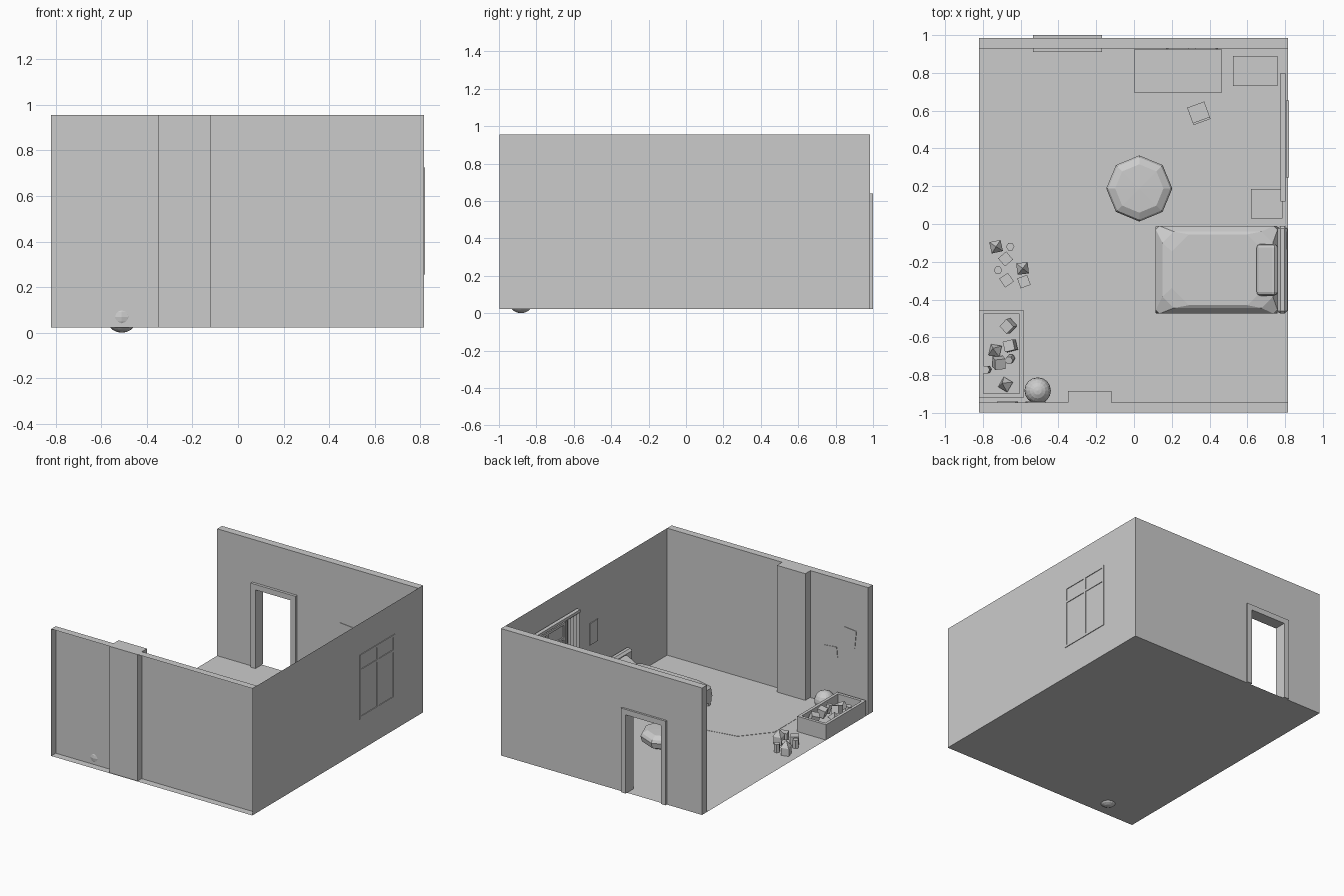
import bpy, bmesh, math, random
from mathutils import Matrix, Vector

if "Cube" in bpy.data.objects:
    bpy.data.objects.remove(bpy.data.objects["Cube"])
random.seed(4)
FZ, TOP = 0.022, 0.955          # floor level and wall top
XL, XR = -0.82, 0.815           # room sides
YF, YB = -0.998, 0.985          # room front and back


def finish(name, bm):
    me = bpy.data.meshes.new(name)
    bm.to_mesh(me)
    bm.free()
    ob = bpy.data.objects.new(name, me)
    bpy.context.collection.objects.link(ob)
    return ob


def box(name, x0, x1, y0, y1, z0, z1, rot=0.0, tilt=0.0, bevel=0.0, seg=1):
    bm = bmesh.new()
    bmesh.ops.create_cube(bm, size=1, matrix=Matrix.Diagonal((x1 - x0, y1 - y0, z1 - z0, 1)))
    ob = finish(name, bm)
    ob.location = ((x0 + x1) / 2, (y0 + y1) / 2, (z0 + z1) / 2)
    ob.rotation_euler = (0, tilt, rot)
    if bevel:
        m = ob.modifiers.new("Bevel", 'BEVEL')
        m.width, m.segments = bevel, seg
    return ob


def faces(name, *polys):
    bm = bmesh.new()
    for p in polys:
        bm.faces.new([bm.verts.new(c) for c in p])
    bmesh.ops.remove_doubles(bm, verts=bm.verts, dist=1e-5)
    return finish(name, bm)


def lathe(name, profile, n, loc):
    bm = bmesh.new()
    rings = [[bm.verts.new((r * math.cos(i * math.tau / n), r * math.sin(i * math.tau / n), z))
              for i in range(n)] for r, z in profile]
    for a, b in zip(rings, rings[1:]):
        for i in range(n):
            j = (i + 1) % n
            bm.faces.new((a[i], a[j], b[j], b[i]))
    bm.faces.new(rings[0][::-1])
    bmesh.ops.remove_doubles(bm, verts=bm.verts, dist=1e-5)
    ob = finish(name, bm)
    ob.location = loc
    return ob


def table(name, x0, x1, y0, y1, top, thick=0.018, leg=0.018):
    box(name + "_top", x0, x1, y0, y1, top - thick, top)
    for i, x in enumerate((x0, x1 - leg)):
        for j, y in enumerate((y0, y1 - leg)):
            box(f"{name}_leg_{i}{j}", x, x + leg, y, y + leg, FZ, top - thick)


# Floor and single-sided right wall
faces("floor", [(XL, YF, FZ), (XR, YF, FZ), (XR, YB, FZ), (XL, YB, FZ)])
faces("right_wall", [(XR, YF, FZ), (XR, YB, FZ), (XR, YB, TOP), (XR, YF, TOP)])

# Front wall: inner face, top and left end only, open on the outside
yi = -0.945
faces("front_wall",
      [(XL, yi, FZ), (XR, yi, FZ), (XR, yi, TOP), (XL, yi, TOP)],
      [(XL, yi, TOP), (XR, yi, TOP), (XR, YF, TOP), (XL, YF, TOP)],
      [(XL, YF, FZ), (XL, yi, FZ), (XL, yi, TOP), (XL, YF, TOP)])
box("chimney_pillar", -0.35, -0.12, YF + 0.003, -0.885, FZ + 0.002, TOP)

# Back wall as one profile with the doorway notched out
D0, D1, DT = -0.495, -0.21, 0.60
prof = [(XL, FZ), (D0, FZ), (D0, DT), (D1, DT), (D1, FZ), (XR, FZ), (XR, TOP), (XL, TOP)]
bm = bmesh.new()
f = bm.faces.new([bm.verts.new((x, 0.93, z)) for x, z in prof])
ext = bmesh.ops.extrude_face_region(bm, geom=[f])
bmesh.ops.translate(bm, vec=(0, YB - 0.93, 0),
                    verts=[v for v in ext["geom"] if isinstance(v, bmesh.types.BMVert)])
bmesh.ops.recalc_face_normals(bm, faces=bm.faces)
finish("back_wall", bm)
for nm, a, b in (("left", D0 - 0.04, D0), ("right", D1, D1 + 0.04)):
    box(f"door_frame_{nm}", a, b, 0.91, 1.0, FZ, DT)
box("door_frame_top", D0 - 0.04, D1 + 0.04, 0.91, 1.0, DT, 0.64)

# Window frame bars, sill and curtains
for y0, y1 in ((0.245, 0.265), (0.445, 0.465), (0.637, 0.655)):
    box("window_upright", 0.805, 0.82, y0, y1, 0.255, 0.725)
for z0, z1 in ((0.255, 0.272), (0.60, 0.617), (0.707, 0.725)):
    box("window_crossbar", 0.805, 0.82, 0.245, 0.655, z0, z1)
box("curtain_rail", 0.775, 0.803, 0.12, 0.80, 0.755, 0.775)
for y0 in (0.125, 0.66):
    pts = [(0.778 + 0.022 * (i % 2), y0 + i * 0.0165) for i in range(9)]
    faces("curtain", *[[(a[0], a[1], 0.17), (b[0], b[1], 0.17), (b[0], b[1], 0.757),
                        (a[0], a[1], 0.757)] for a, b in zip(pts, pts[1:])])

# Bed
box("bed_base", 0.12, 0.77, -0.47, -0.015, 0.05, 0.12)
for x in (0.125, 0.73):
    for y in (-0.465, -0.045):
        box("bed_leg", x, x + 0.025, y, y + 0.025, FZ, 0.06)
box("headboard", 0.76, 0.813, -0.475, -0.01, FZ, 0.27, bevel=0.015)
bm = bmesh.new()
rings = []
for x0, x1, y0, y1, c, z in ((0.115, 0.76, -0.475, -0.01, 0.004, 0.09),
                             (0.115, 0.76, -0.475, -0.01, 0.02, 0.155),
                             (0.15, 0.735, -0.445, -0.04, 0.06, 0.19),
                             (0.20, 0.69, -0.43, -0.055, 0.09, 0.2)):
    rings.append([bm.verts.new((x, y, z)) for x, y in (
        (x0 + c, y0), (x1 - c, y0), (x1, y0 + c), (x1, y1 - c),
        (x1 - c, y1), (x0 + c, y1), (x0, y1 - c), (x0, y0 + c))])
for a, b in zip(rings, rings[1:]):
    for i in range(8):
        bm.faces.new((a[i], a[(i + 1) % 8], b[(i + 1) % 8], b[i]))
bm.faces.new(rings[-1])
bm.faces.new(rings[0][::-1])
finish("quilt", bm)
box("pillow", 0.645, 0.765, -0.38, -0.105, 0.2, 0.245, tilt=-0.5, bevel=0.02, seg=2)

# Desk, chair, side furniture
table("desk", 0.0, 0.465, 0.695, 0.925, 0.25)
box("desk_drawers", 0.33, 0.455, 0.71, 0.92, 0.05, 0.232)
box("nightstand", 0.62, 0.785, 0.03, 0.185, FZ, 0.17)
box("cabinet", 0.525, 0.76, 0.73, 0.89, FZ, 0.2)
ch = bpy.data.objects.new("chair", None)
bpy.context.collection.objects.link(ch)
before = set(bpy.data.objects)
table("chair", -0.048, 0.048, -0.048, 0.048, 0.15, 0.012, 0.012)
for x in (-0.048, 0.036):
    box("chair_back_post", x, x + 0.012, -0.05, -0.038, 0.15, 0.25)
box("chair_back_rest", -0.048, 0.048, -0.05, -0.038, 0.205, 0.25)
for o in set(bpy.data.objects) - before:
    o.parent = ch
ch.location = (0.343, 0.587, 0)
ch.rotation_euler = (0, 0, math.radians(20))

# Pouf, rug and ball
lathe("pouf", [(0.12, FZ), (0.165, 0.045), (0.175, 0.085), (0.165, 0.105), (0.128, 0.125), (0, 0.13)],
      8, (0.028, 0.188, 0))
lathe("rug", [(0.37, 0), (0.37, 0.002), (0, 0.002)], 9, (-0.12, -0.485, FZ))
bm = bmesh.new()
bmesh.ops.create_uvsphere(bm, u_segments=16, v_segments=10, radius=0.07)
ball = finish("ball", bm)
ball.location = (-0.51, -0.882, 0.07)

# Toy box: floor plus four sides
X0, X1, Y0, Y1, ZT, t = -0.82, -0.585, -0.92, -0.455, 0.135, 0.022
box("toy_box_bottom", X0, X1, Y0, Y1, FZ, 0.07)
for x in (X0, X1 - t):
    box("toy_box_side", x, x + t, Y0, Y1, 0.07, ZT)
for y in (Y0, Y1 - t):
    box("toy_box_end", X0 + t, X1 - t, y, y + t, 0.07, ZT)


def toy(kind, x, y, z, r, loose=False):
    s = 0.056
    if kind == "cube":
        ob = box("toy_block", x - s / 2, x + s / 2, y - s / 2, y + s / 2, z, z + s, rot=r)
    elif kind == "column":
        ob = lathe("toy_column", [(0.022, 0), (0.022, 0.06), (0, 0.06)], 6, (x, y, z))
    else:
        ob = lathe("toy_pyramid", [(0.043, 0), (0, 0.05)], 4, (x, y, z))
        ob.rotation_euler.z = r
    if loose:
        ob.rotation_euler.x = random.uniform(-0.4, 0.4)
        ob.rotation_euler.y = random.uniform(-0.4, 0.4)


for k, x, y, r in (("cube", -0.665, -0.54, 0.8), ("cube", -0.655, -0.645, 0.25),
                   ("pyramid", -0.735, -0.67, 0.6), ("cube", -0.715, -0.735, 0.1),
                   ("column", -0.65, -0.71, 0), ("column", -0.775, -0.77, 0),
                   ("pyramid", -0.68, -0.85, 0.3)):
    toy(k, x, y, 0.085, r, True)

# Block castle on the floor
for k, x, y, z, r in (("cube", -0.73, -0.12, 0, 0.3), ("pyramid", -0.73, -0.12, 0.056, 1.0),
                      ("column", -0.655, -0.12, 0, 0), ("cube", -0.68, -0.185, 0, 0.7),
                      ("column", -0.72, -0.245, 0, 0), ("cube", -0.59, -0.235, 0, 0.2),
                      ("pyramid", -0.59, -0.235, 0.056, 0.9), ("cube", -0.675, -0.297, 0, 0.6),
                      ("cube", -0.583, -0.305, 0, 0.35)):
    toy(k, x, y, FZ + z, r)

# Paper pictures on the walls
for i, (x, z, w, h, a) in enumerate(((-0.52, 0.41, 0.10, 0.075, 0.1), (-0.67, 0.55, 0.10, 0.13, -0.1),
                                     (0.23, 0.46, 0.11, 0.14, 0.08), (0.385, 0.47, 0.11, 0.14, -0.08))):
    y = -0.942 if i < 2 else 0.926
    p = box(f"drawing_{i}", x - w / 2, x + w / 2, y - 0.002, y + 0.002, z - h / 2, z + h / 2)
    p.rotation_euler.y = a
box("side_drawing", 0.808, 0.813, -0.135, -0.04, 0.44, 0.6)
